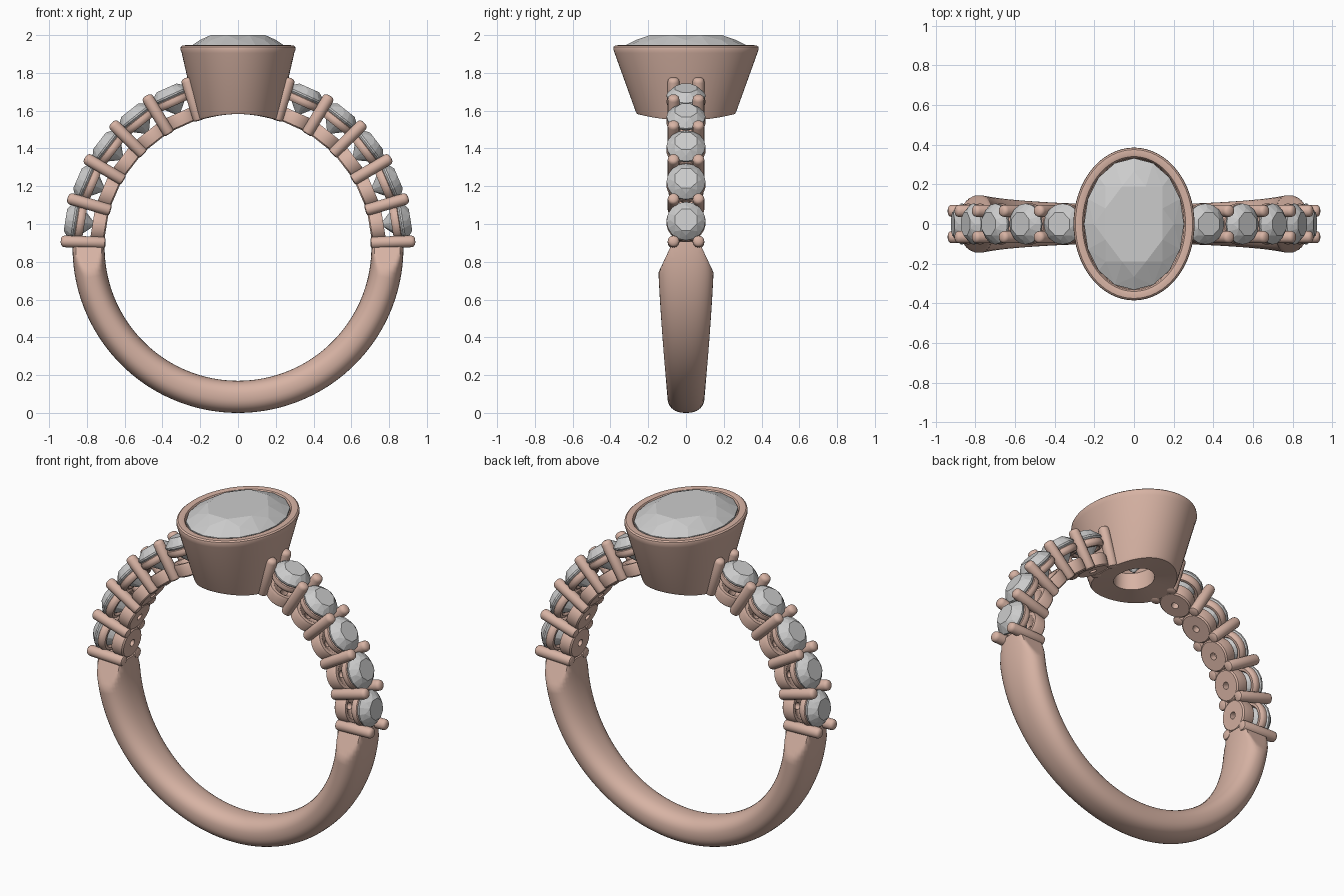
import bpy, bmesh
from math import sin, cos, pi, sqrt, radians, copysign
from mathutils import Matrix, Vector

if "Cube" in bpy.data.objects:
    bpy.data.objects.remove(bpy.data.objects["Cube"])

CZ, R_OUT, R_IN = 0.876, 0.876, 0.706      # finger circle centre and radii

gold = bpy.data.materials.new("rose_gold")
gold.diffuse_color = (0.68, 0.45, 0.37, 1)
gold.use_nodes = True
gold.node_tree.nodes["Principled BSDF"].inputs["Base Color"].default_value = gold.diffuse_color


def finish(name, bm, matrix=None, metal=True):
    bmesh.ops.recalc_face_normals(bm, faces=bm.faces[:])
    me = bpy.data.meshes.new(name)
    bm.to_mesh(me)
    bm.free()
    ob = bpy.data.objects.new(name, me)
    bpy.context.collection.objects.link(ob)
    if matrix:
        ob.matrix_world = matrix
    if metal:
        me.materials.append(gold)
        bpy.ops.object.select_all(action='DESELECT')
        ob.select_set(True)
        bpy.context.view_layer.objects.active = ob
        bpy.ops.object.shade_smooth_by_angle(angle=radians(35))
    return ob


def loft(name, rings, closed=False, matrix=None):
    """Skin a list of point rings; cap the ends unless closed."""
    bm = bmesh.new()
    vs = [[bm.verts.new(p) for p in r] for r in rings]
    n = len(vs[0])
    for i in range(len(vs) if closed else len(vs) - 1):
        a, b = vs[i], vs[(i + 1) % len(vs)]
        for j in range(n):
            k = (j + 1) % n
            bm.faces.new((a[j], a[k], b[k], b[j]))
    if not closed:
        bm.faces.new(vs[0])
        bm.faces.new(vs[-1])
    return finish(name, bm, matrix)


def ellipse(a, b, z, n=24, cx=0, cy=0):
    return [(cx + a * cos(2 * pi * i / n), cy + b * sin(2 * pi * i / n), z) for i in range(n)]


def gem(name, a, b, girdle, top, culet, table, matrix=None):
    """Brilliant cut stone as a convex hull of its facet corners."""
    h = top - girdle
    rows = [(table, top, 8, 0), (0.5 + table / 2 - 0.01, girdle + h * 0.6, 8, .5),
            (1, girdle + h * 0.08, 16, 0), (1, girdle - h * 0.12, 16, 0),
            (0.45, girdle + (culet - girdle) * 0.6, 8, .5), (0.02, culet, 8, 0)]
    bm = bmesh.new()
    for s, z, n, off in rows:
        for i in range(n):
            t = 2 * pi * (i + off) / n + pi / 8
            bm.verts.new((a * s * cos(t), b * s * sin(t), z))
    bmesh.ops.convex_hull(bm, input=bm.verts[:])
    bmesh.ops.dissolve_limit(bm, angle_limit=0.01, verts=bm.verts[:], edges=bm.edges[:])
    return finish(name, bm, matrix, metal=False)


# shank: rounded section swept round the lower half, cheeks pinched at the ends
rings, steps = [], 96
for i in range(steps + 1):
    t = radians(2 - 184 * i / steps)
    k = max(0, -sin(t))
    hw = 0.15 - 0.052 * k ** 1.4
    ring = []
    for j in range(36):
        u = 2 * pi * j / 36
        r = (R_OUT + R_IN) / 2 + (R_OUT - R_IN) / 2 * copysign(abs(cos(u)) ** 0.85, cos(u))
        y = hw * copysign(abs(sin(u)) ** 0.85, sin(u))
        z = CZ + r * sin(t)
        lim = 0.145 - 0.08 * (z - 0.745) / 0.17
        y = max(-lim, min(lim, y))
        ring.append((r * cos(t), y, z))
    rings.append(ring)
loft("shank", rings)


# bezel: flared oval cup whose underside follows the finger circle
def arc_ring(a, b):
    return [(x, y, CZ + sqrt(R_IN ** 2 - x * x)) for x, y, _ in ellipse(a, b, 0, 64)]


cup = [arc_ring(0.10, 0.125), arc_ring(0.213, 0.258)]
low = [(x * 1.03, y * 1.03, z + 0.012) for x, y, z in cup[1]]
cup += [low] + [ellipse(a, a + 0.08, z, 64) for a, z in (
    (0.298, 1.905), (0.305, 1.925), (0.303, 1.938), (0.295, 1.945), (0.275, 1.947),
    (0.260, 1.943), (0.252, 1.93), (0.248, 1.88))]
cup += [ellipse(0.10, 0.125, 1.68, 64)]
loft("bezel", cup, closed=True)
gem("centre_stone", 0.252, 0.332, 1.935, 2.0, 1.62, 0.62)


# shoulders: five set stones and six prong pairs per side
def frame(deg, left):
    a = 180 - deg if left else deg
    return Matrix.Translation((0, 0, CZ)) @ Matrix.Rotation(radians(90 - a), 4, 'Y')


STEP = 14.2
for left in (False, True):
    side = "left" if left else "right"
    for i in range(6):
        m = frame(2 + STEP * i, left)
        for y in (-0.066, 0.066):
            prof = [(0.018, 0.702), (0.027, 0.706), (0.031, 0.716), (0.031, 0.917),
                    (0.028, 0.929), (0.020, 0.936), (0.008, 0.939)]
            loft(f"prong_{side}", [ellipse(r, r, z, 16, 0, y) for r, z in prof], matrix=m)
    for i in range(5):
        m = frame(2 + STEP * (i + 0.5), left)
        # seat ring below the girdle
        seat = [(0.100, 0.832), (0.104, 0.845), (0.100, 0.862), (0.090, 0.868),
                (0.070, 0.855), (0.068, 0.835), (0.076, 0.822), (0.090, 0.822)]
        loft(f"seat_{side}", [ellipse(r, r, z, 32) for r, z in seat], True, m)
        # drilled base disc
        base = [(0.020, 0.705), (0.082, 0.705), (0.090, 0.712), (0.094, 0.765),
                (0.088, 0.780), (0.070, 0.780), (0.020, 0.745)]
        loft(f"base_{side}", [ellipse(r, r, z, 32) for r, z in base], True, m)
        gem(f"stone_{side}", 0.103, 0.103, 0.880, 0.925, 0.765, 0.6, m)
